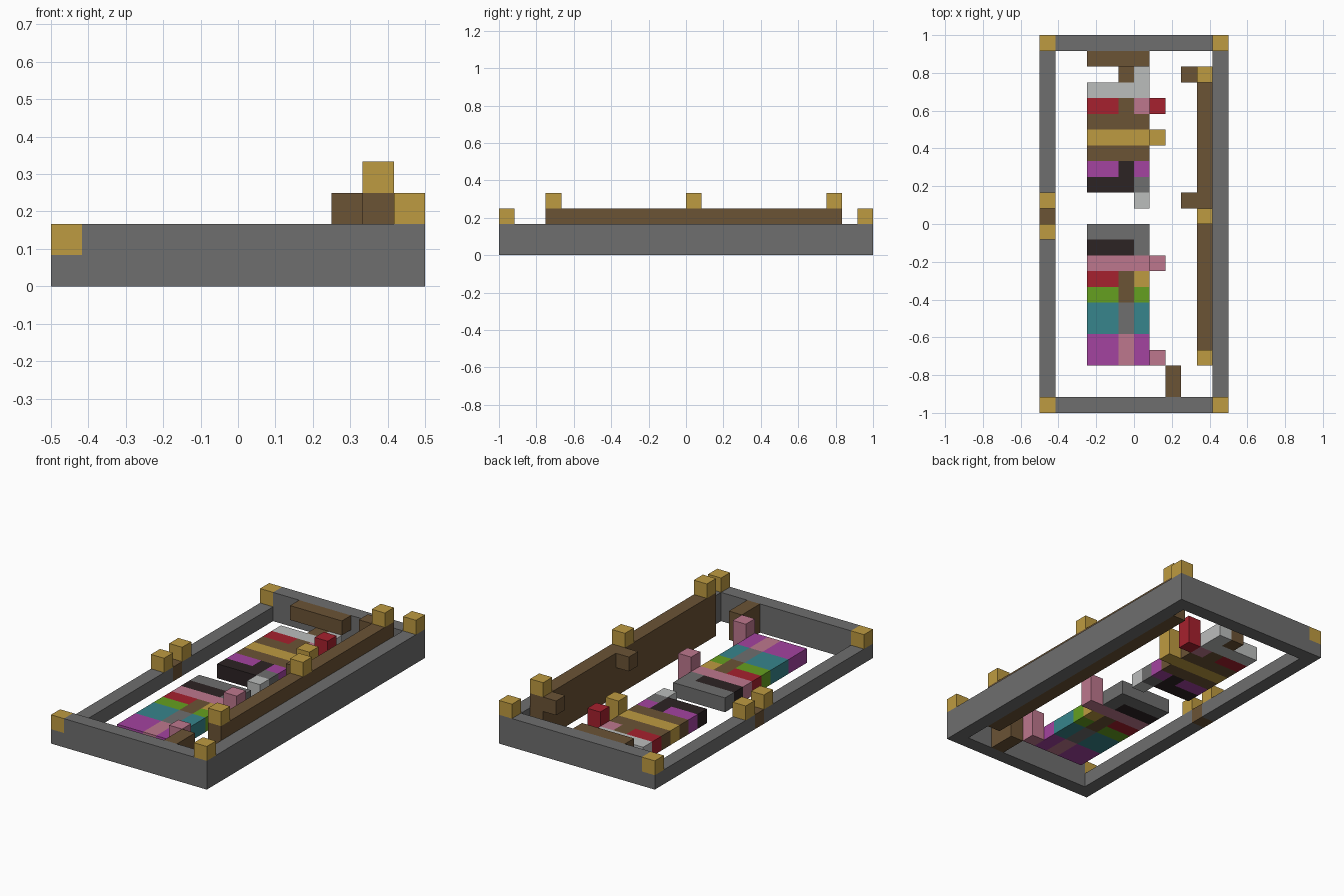
import bpy
import bmesh
import math
from mathutils import Vector

CELL = 1 / 12

cube = bpy.data.objects.get("Cube")
if cube:
    bpy.data.objects.remove(cube, do_unlink=True)


def linear(v):
    v /= 255
    return v / 12.92 if v <= 0.04045 else ((v + 0.055) / 1.055) ** 2.4


def material(name, *rgb):
    mat = bpy.data.materials.new(name)
    colour = (*map(linear, rgb), 1)
    mat.use_nodes = True
    mat.diffuse_color = colour
    bsdf = next(n for n in mat.node_tree.nodes if n.type == 'BSDF_PRINCIPLED')
    bsdf.inputs["Base Color"].default_value = colour
    bsdf.inputs["Roughness"].default_value = 0.9
    return mat


# One letter per colour, used in the block patterns below
PALETTE = {
    'a': material("stone_grey", 110, 110, 110),
    'G': material("gold", 190, 155, 65),
    'B': material("wood_brown", 107, 83, 53),
    'L': material("light_grey", 187, 189, 188),
    'R': material("red", 166, 33, 46),
    'P': material("purple", 164, 67, 160),
    'T': material("teal", 55, 133, 140),
    'V': material("green", 101, 160, 32),
    'K': material("near_black", 44, 35, 36),
    'p': material("pink", 189, 119, 141),
}
DIRECTIONS = [Vector(d) for d in ((1, 0, 0), (-1, 0, 0), (0, 1, 0),
                                  (0, -1, 0), (0, 0, 1), (0, 0, -1))]


def block(colour, start, size=(1, 1, 1)):
    """Cells of a box given by its lowest corner and size in cells."""
    x, y, z = start
    w, d, h = size
    return {(i, j, k): colour for i in range(x, x + w)
            for j in range(y, y + d) for k in range(z, z + h)}


def build(name, *blocks):
    """Skin the outside of a set of cells and merge faces of one colour."""
    cells = {}
    for b in blocks:
        cells.update(b)
    keys = sorted(set(cells.values()))
    bm = bmesh.new()
    for cell, colour in cells.items():
        centre = Vector(cell) + Vector((0.5, 0.5, 0.5))
        for n in DIRECTIONS:
            if tuple(int(v) for v in Vector(cell) + n) in cells:
                continue
            u = Vector((n.y, n.z, n.x))
            v = n.cross(u)
            corners = [centre + (n + u * s + v * t) / 2
                       for s, t in ((-1, -1), (1, -1), (1, 1), (-1, 1))]
            face = bm.faces.new([bm.verts.new(c * CELL - Vector((0.5, 1, 0)))
                                 for c in corners])
            face.material_index = keys.index(colour)
    bmesh.ops.remove_doubles(bm, verts=bm.verts[:], dist=CELL / 100)
    bmesh.ops.dissolve_limit(bm, angle_limit=math.radians(1), verts=bm.verts[:],
                             edges=bm.edges[:], delimit={'MATERIAL'})
    mesh = bpy.data.meshes.new(name)
    bm.to_mesh(mesh)
    bm.free()
    for key in keys:
        mesh.materials.append(PALETTE[key])
    obj = bpy.data.objects.new(name, mesh)
    bpy.context.collection.objects.link(obj)


def pattern(first_row, rows):
    """One-cell-thick patterned slab, four cells wide."""
    return {(3 + i, first_row + j, 0): colour
            for j, row in enumerate(rows) for i, colour in enumerate(row)}


# Outer frame: low left rail, taller rails on the other sides
build("frame",
      block('a', (0, 0, 0), (1, 24, 1)),
      block('B', (0, 12, 0)),
      block('a', (11, 0, 0), (1, 24, 2)),
      *[block('a', (1, y, 0), (10, 1, 2)) for y in (0, 23)])

# Gold caps on the corners and beside the side gate
for end, y in (("front", 0), ("back", 23)):
    build(end + "_right_corner_cap", block('G', (0, y, 1)))
    build(end + "_left_corner_cap", block('G', (11, y, 2)))
for end, y in (("front", 11), ("back", 13)):
    build(end + "_gate_cap", block('G', (0, y, 1)))

# Long wooden wall with two inner pegs and three caps
build("long_wall",
      block('B', (10, 3, 0), (1, 19, 3)),
      *[block('B', (9, y, 2)) for y in (13, 21)])
for end, y in (("front", 3), ("middle", 12), ("back", 21)):
    build(end + "_wall_cap", block('G', (10, y, 3)))

# Wooden stub and raised shelf against the end rails
build("front_stub", block('B', (8, 1, 0), (1, 2, 2)))
build("back_shelf", block('B', (3, 22, 1), (4, 1, 1)))

# Patterned slabs with upright posts along one side
build("front_slab",
      pattern(3, ("PPpP", "PPpP", "TTaT", "TTaT", "VVBV",
                  "RRBG", "pppp", "KKKa", "aaaa")),
      *[block('p', (7, y, 0), (1, 1, 2)) for y in (3, 9)])
build("back_slab",
      pattern(14, ("KKKa", "PPKP", "BBBB", "GGGG", "BBBB", "RRBp", "LLLL")),
      block('L', (6, 13, 0)),
      block('L', (6, 21, 0)),
      block('B', (5, 21, 0)),
      block('G', (7, 17, 0), (1, 1, 2)),
      block('R', (7, 19, 0), (1, 1, 2)))
